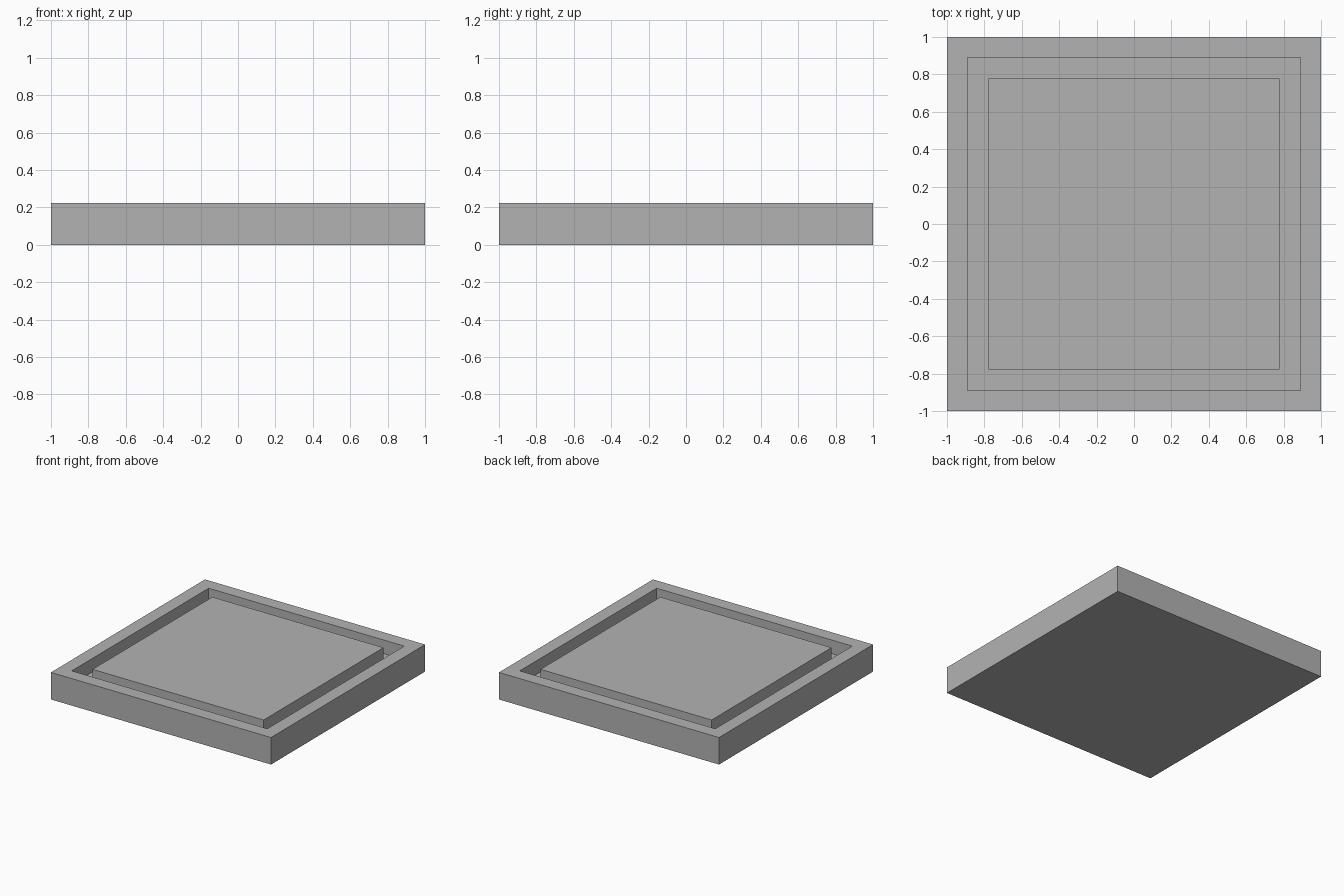
import bpy
import bmesh

cube = bpy.data.objects.get("Cube")
if cube:
    bpy.data.objects.remove(cube, do_unlink=True)

UNIT = 1 / 9  # wall width, groove width and groove depth


def make_material(name, colour):
    mat = bpy.data.materials.new(name)
    mat.use_nodes = True
    mat.diffuse_color = colour
    mat.node_tree.nodes["Principled BSDF"].inputs["Base Color"].default_value = colour
    return mat


def inset_top(bm, face, width, rise):
    """Inset a face and move the inner face vertically with straight walls."""
    bmesh.ops.inset_region(bm, faces=[face], thickness=width, use_even_offset=True)
    if rise:
        result = bmesh.ops.extrude_discrete_faces(bm, faces=[face])
        face = result["faces"][0]
        bmesh.ops.translate(bm, vec=(0, 0, rise), verts=face.verts)
    return face


grey = make_material("plain grey", (0.45, 0.45, 0.45, 1))

# Square slab with its base on the ground
bm = bmesh.new()
bmesh.ops.create_cube(bm, size=2)
for v in bm.verts:
    v.co.z = 2 * UNIT if v.co.z > 0 else 0
bm.normal_update()
top = max(bm.faces, key=lambda f: f.calc_center_median().z)

# Rim and sunken groove, then the raised centre panel level with the rim
floor = inset_top(bm, top, UNIT, -UNIT)
panel = inset_top(bm, floor, UNIT, UNIT)
bmesh.ops.recalc_face_normals(bm, faces=bm.faces)

mesh = bpy.data.meshes.new("grooved_tile")
bm.to_mesh(mesh)
bm.free()
mesh.materials.append(grey)
tile = bpy.data.objects.new("grooved_tile", mesh)
bpy.context.collection.objects.link(tile)
